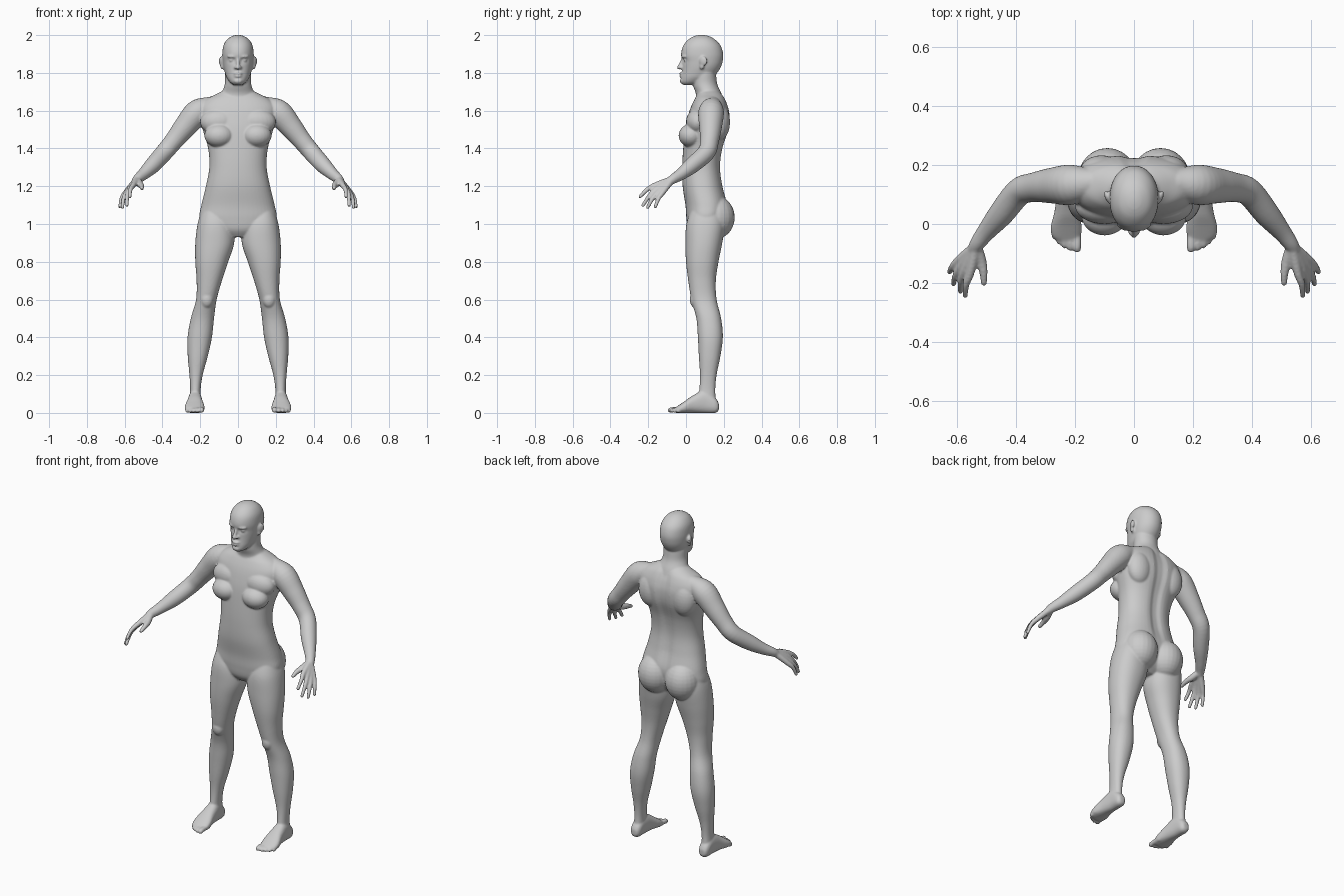
import bpy, bmesh, math
from mathutils import Vector, Matrix

bm = bmesh.new()


def smooth_rows(rows, steps):
    """Catmull-Rom interpolation of any rows of numbers."""
    out = []
    for i in range(len(rows) - 1):
        a, b, c, d = (rows[max(i - 1, 0)], rows[i], rows[i + 1], rows[min(i + 2, len(rows) - 1)])
        for k in range(steps):
            t = k / steps
            out.append([0.5 * (2 * q + (r - p) * t + (2 * p - 5 * q + 4 * r - s) * t * t
                               + (3 * q - p - 3 * r + s) * t ** 3) for p, q, r, s in zip(a, b, c, d)])
    return out + [list(rows[-1])]


def skin(rings):
    """Close a stack of rings into a solid."""
    vs = [[bm.verts.new(p) for p in ring] for ring in rings]
    n = len(vs[0])
    for a, b in zip(vs, vs[1:]):
        for i in range(n):
            bm.faces.new((a[i], a[(i + 1) % n], b[(i + 1) % n], b[i]))
    bm.faces.new(vs[0])
    bm.faces.new(vs[-1])


def loft(rows, axis='Z', side=1, power=2.2, segs=48, warp=None, steps=6):
    """Rows: position, x min, x max, other-axis min, other-axis max."""
    rings = []
    for h, x0, x1, w0, w1 in smooth_rows(rows, steps):
        ring = []
        for i in range(segs):
            a = 2 * math.pi * (i + 0.5) / segs
            c, s = math.cos(a), math.sin(a)
            x = (x0 + x1) / 2 + (x1 - x0) / 2 * math.copysign(abs(c) ** (2 / power), c)
            w = (w0 + w1) / 2 + (w1 - w0) / 2 * math.copysign(abs(s) ** (2 / power), s)
            p = Vector((x * side, w, h) if axis == 'Z' else (x * side, h, w))
            if warp:
                p.y += warp(p, s)
            ring.append(p)
        rings.append(ring)
    skin(rings)


def tube(rows, side=1, segs=16, steps=5):
    """Rows: x, y, z, radius; round ends."""
    pts = smooth_rows(rows, steps)
    cs = [Vector((p[0] * side, p[1], p[2])) for p in pts]
    rs = [max(p[3], 0.002) for p in pts]
    d0, d1 = (cs[0] - cs[1]).normalized(), (cs[-1] - cs[-2]).normalized()
    ends = ((0.5, 0.866), (0.85, 0.527), (0.98, 0.2))
    head = [(cs[0] + d0 * rs[0] * k, rs[0] * m) for k, m in reversed(ends)]
    tail = [(cs[-1] + d1 * rs[-1] * k, rs[-1] * m) for k, m in ends]
    path = head + list(zip(cs, rs)) + tail
    u, rings = Vector((0.31, 0.52, 0.8)), []
    for i, (c, r) in enumerate(path):
        d = (path[min(i + 1, len(path) - 1)][0] - path[max(i - 1, 0)][0]).normalized()
        u = (u - d * u.dot(d)).normalized()
        v = d.cross(u)
        rings.append([c + (u * math.cos(t) + v * math.sin(t)) * r
                      for t in (2 * math.pi * k / segs for k in range(segs))])
    skin(rings)


def blob(center, radii, side=1, tilt=0):
    m = (Matrix.Translation((center[0] * side, center[1], center[2]))
         @ Matrix.Rotation(tilt * side, 4, 'Z') @ Matrix.Diagonal((*radii, 1)))
    bmesh.ops.create_uvsphere(bm, u_segments=24, v_segments=16, radius=1, matrix=m)


def sym(rows):
    return [(z, -w, w, a, b) for z, w, a, b in rows]


def bump(v, width):
    return math.exp(-(v / width) ** 2)


# Torso with spine groove
def spine(p, s):
    return -0.016 * bump(p.x, 0.03) * min(1, max(0, (p.z - 1.0) * 5)) if s > 0 else 0


loft(sym([(0.93, 0.07, 0.04, 0.14), (0.97, 0.16, 0.012, 0.185), (1.03, 0.203, 0.002, 0.21),
          (1.1, 0.194, -0.003, 0.22), (1.2, 0.17, -0.018, 0.197), (1.3, 0.152, -0.02, 0.185),
          (1.4, 0.158, -0.015, 0.197), (1.5, 0.187, -0.005, 0.228), (1.57, 0.205, 0.01, 0.234),
          (1.62, 0.205, 0.026, 0.225), (1.66, 0.17, 0.045, 0.21), (1.685, 0.12, 0.06, 0.195),
          (1.71, 0.07, 0.07, 0.17)]), power=2.3, warp=spine)

# Neck
loft(sym([(1.64, 0.13, 0.05, 0.205), (1.69, 0.09, 0.052, 0.188), (1.74, 0.07, 0.036, 0.166),
          (1.8, 0.068, 0.04, 0.158), (1.84, 0.06, 0.05, 0.15)]), power=2)


# Head with eye sockets
def sockets(p, s):
    return 0.014 * bump(abs(p.x) - 0.033, 0.018) * bump(p.z - 1.868, 0.013) if s < 0 else 0


loft(sym([(1.736, 0.022, -0.015, 0.05), (1.75, 0.042, -0.027, 0.09), (1.775, 0.06, -0.026, 0.14),
          (1.8, 0.069, -0.022, 0.165), (1.83, 0.077, -0.019, 0.184), (1.86, 0.081, -0.02, 0.194),
          (1.9, 0.083, -0.026, 0.197), (1.945, 0.077, -0.014, 0.183), (1.978, 0.057, 0.014, 0.152),
          (1.995, 0.03, 0.045, 0.12), (2.001, 0.008, 0.072, 0.092)]),
     power=2.1, segs=72, warp=sockets)
tube([(0, -0.018, 1.872, 0.008), (0, -0.027, 1.85, 0.009), (0, -0.036, 1.829, 0.012)])   # nose
blob((0, -0.022, 1.796), (0.024, 0.014, 0.007))    # upper lip
blob((0, -0.022, 1.782), (0.021, 0.013, 0.007))    # lower lip
blob((0, -0.018, 1.757), (0.024, 0.015, 0.015))    # chin

toes = [(0.193, -0.083, 0.014), (0.216, -0.081, 0.011), (0.236, -0.073, 0.0105),
        (0.254, -0.06, 0.010), (0.27, -0.042, 0.010)]
# Fingers: knuckle then tip
fingers = [((0.555, -0.165, 1.205), (0.572, -0.243, 1.145)),
           ((0.572, -0.155, 1.187), (0.588, -0.228, 1.098)),
           ((0.585, -0.141, 1.174), (0.612, -0.203, 1.088)),
           ((0.594, -0.122, 1.168), (0.625, -0.162, 1.092))]

for side in (1, -1):
    # Face details
    blob((0.013, -0.026, 1.828), (0.009, 0.010, 0.008), side)
    blob((0.033, -0.002, 1.867), (0.014, 0.011, 0.009), side)
    blob((0.034, -0.012, 1.886), (0.026, 0.010, 0.007), side, 0.35)
    blob((0.09, 0.092, 1.862), (0.009, 0.022, 0.026), side, -0.35)
    blob((0.085, 0.084, 1.835), (0.008, 0.013, 0.016), side, -0.35)
    # Chest, shoulder blade and buttock
    blob((0.1, 0.027, 1.468), (0.078, 0.066, 0.062), side)
    blob((0.1, 0.06, 1.54), (0.1, 0.06, 0.07), side)
    blob((0.11, 0.175, 1.54), (0.075, 0.058, 0.1), side)
    blob((0.09, 0.155, 1.035), (0.1, 0.103, 0.115), side)
    # Arm
    tube([(0.15, 0.14, 1.625, 0.05), (0.215, 0.133, 1.59, 0.068), (0.28, 0.13, 1.515, 0.06),
          (0.34, 0.124, 1.44, 0.05), (0.39, 0.108, 1.38, 0.047), (0.45, 0.035, 1.313, 0.043),
          (0.5, -0.025, 1.265, 0.032), (0.53, -0.065, 1.24, 0.026),
          (0.542, -0.085, 1.225, 0.022)], side, 32)
    # Hand
    for k, t in fingers:
        mid = [(a + b) / 2 + o for a, b, o in zip(k, t, (0.006, -0.003, 0.006))]
        tube([(0.535, -0.075, 1.235, 0.019), (*k, 0.0145), (*mid, 0.0115), (*t, 0.0095)], side)
    tube([(0.53, -0.085, 1.228, 0.018), (0.518, -0.125, 1.21, 0.018),
          (0.51, -0.165, 1.2, 0.014), (0.509, -0.2, 1.188, 0.0105)], side)
    # Leg
    loft([(1.08, 0.06, 0.19, 0.03, 0.19), (1.0, 0.025, 0.214, 0.002, 0.205),
          (0.9, 0.02, 0.226, -0.003, 0.192), (0.8, 0.052, 0.226, 0, 0.172),
          (0.7, 0.085, 0.219, 0.012, 0.158), (0.6, 0.113, 0.222, 0.028, 0.162),
          (0.5, 0.127, 0.25, 0.055, 0.186), (0.4, 0.138, 0.267, 0.063, 0.195),
          (0.3, 0.16, 0.266, 0.068, 0.182), (0.2, 0.187, 0.257, 0.074, 0.162),
          (0.12, 0.198, 0.253, 0.07, 0.155), (0.04, 0.196, 0.258, 0.06, 0.16)], side=side)
    blob((0.165, 0.05, 0.6), (0.035, 0.03, 0.045), side)
    # Foot
    loft([(0.174, 0.212, 0.245, 0.015, 0.05), (0.155, 0.198, 0.258, 0, 0.08),
          (0.1, 0.193, 0.262, -0.001, 0.118), (0.04, 0.186, 0.27, 0, 0.094),
          (-0.01, 0.177, 0.282, -0.001, 0.06), (-0.045, 0.18, 0.276, -0.001, 0.036),
          (-0.06, 0.185, 0.25, 0.004, 0.026)], 'Y', side, 2.4)
    for x, y, r in toes:
        tube([(x, -0.01, 0.018, r), (x, y + 0.02, 0.018, r), (x, y, r, r)], side)

# One continuous body skin
bmesh.ops.recalc_face_normals(bm, faces=bm.faces)
mesh = bpy.data.meshes.new("body")
bm.to_mesh(mesh)
bm.free()
body = bpy.data.objects.new("body", mesh)
bpy.context.collection.objects.link(body)
fuse = body.modifiers.new("fuse", 'REMESH')
fuse.mode = 'VOXEL'
fuse.voxel_size = 0.0055
fuse.use_smooth_shade = True
soften = body.modifiers.new("soften", 'SMOOTH')
soften.factor = 0.5
soften.iterations = 4
